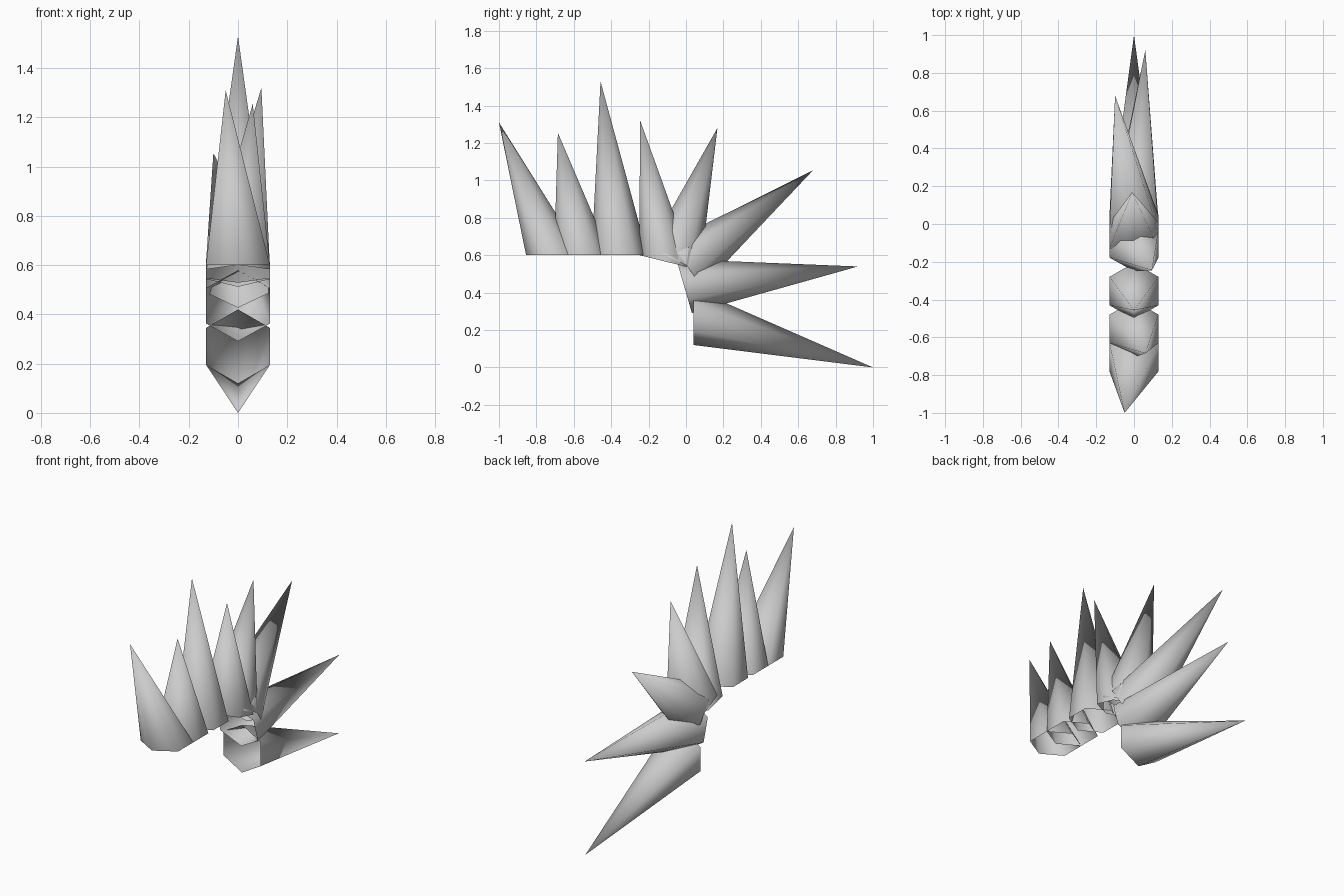
import bpy, bmesh
from math import radians, pi, cos, sin
from mathutils import Vector, Matrix

if "Cube" in bpy.data.objects:
    bpy.data.objects.remove(bpy.data.objects["Cube"])

RADIUS = 0.15   # base ring, six sides, corner facing along the crest


def spike(name, y, z, tilt, tip):
    """Open six-sided spike: base ring centred at (0, y, z), tipped toward +y."""
    turn = Matrix.Rotation(-radians(tilt), 3, 'X')
    bm = bmesh.new()
    ring = []
    for i in range(6):
        a = pi / 2 + i * pi / 3
        p = turn @ Vector((RADIUS * cos(a), RADIUS * sin(a), 0))
        ring.append(bm.verts.new(p + Vector((0, y, z))))
    top = bm.verts.new(tip)
    for i in range(6):
        face = bm.faces.new((ring[i], ring[(i + 1) % 6], top))
        face.smooth = True
    mesh = bpy.data.meshes.new(name)
    bm.to_mesh(mesh)
    bm.free()
    obj = bpy.data.objects.new(name, mesh)
    bpy.context.collection.objects.link(obj)


# Crest of hair spikes, from forehead to nape: base y, base z, tilt, tip
spikes = [
    (-0.705, 0.60, 0, (-0.05, -1.00, 1.31)),
    (-0.555, 0.60, 0, (0.06, -0.685, 1.255)),
    (-0.355, 0.60, 0, (0.00, -0.457, 1.53)),
    (-0.105, 0.565, 14, (0.095, -0.245, 1.32)),
    (-0.06, 0.575, 25, (-0.01, 0.168, 1.28)),
    (0.00, 0.55, 55, (-0.10, 0.68, 1.055)),
    (-0.01, 0.435, 74, (0.06, 0.92, 0.54)),
    (0.04, 0.27, 90, (0.00, 1.00, 0.00)),
]
for n, (y, z, tilt, tip) in enumerate(spikes, 1):
    spike(f"hair_spike_{n}", y, z, tilt, tip)
